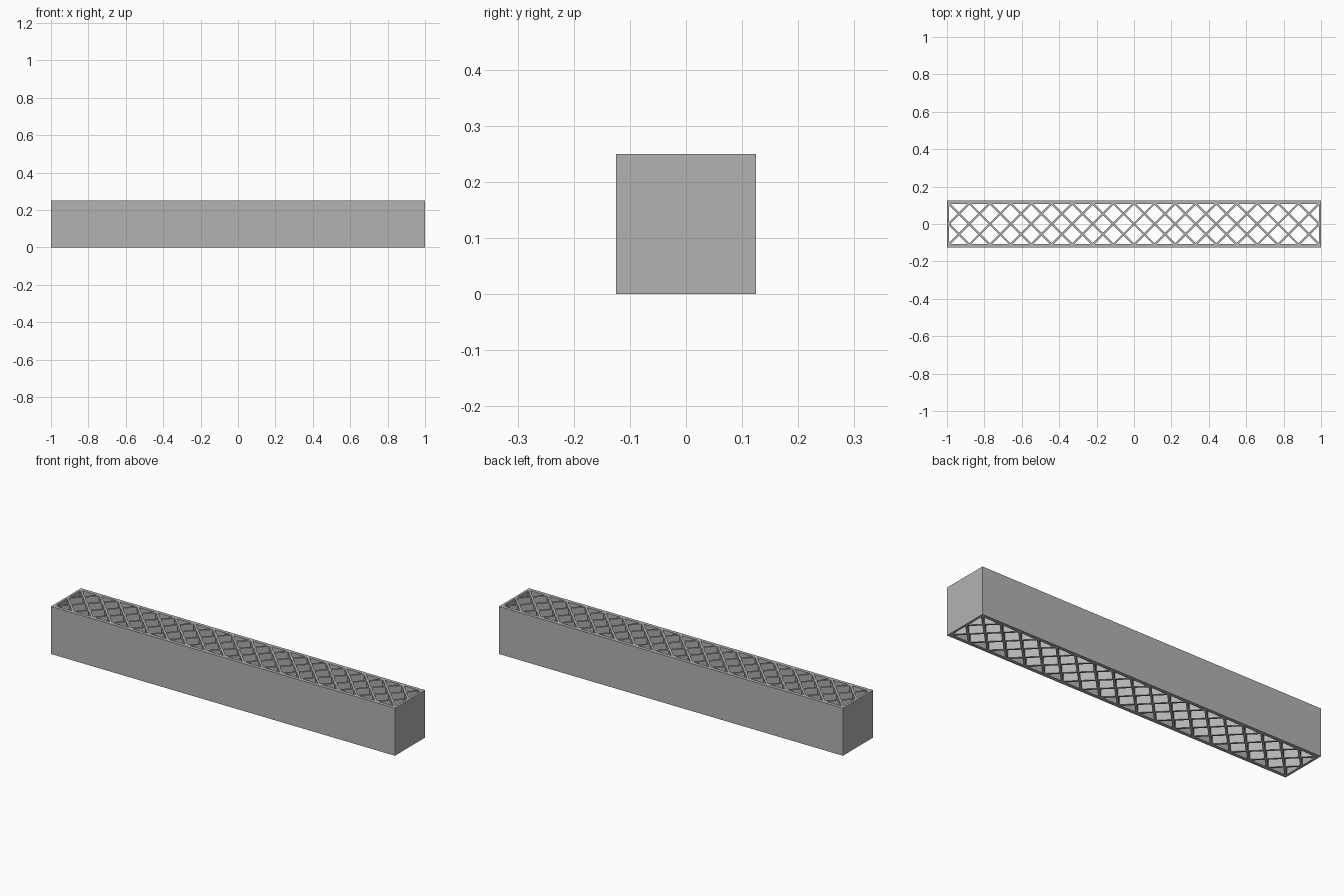
import bpy
import bmesh
import math
from mathutils import Vector

if "Cube" in bpy.data.objects:
    bpy.data.objects.remove(bpy.data.objects["Cube"], do_unlink=True)

LENGTH, WIDTH, HEIGHT = 2.0, 0.25, 0.25
SIDE_WALL, END_WALL = 0.018, 0.012
PITCH, RIB = 0.11, 0.011
IN_X, IN_Y = LENGTH / 2 - END_WALL, WIDTH / 2 - SIDE_WALL

grey = bpy.data.materials.new("Plain Grey")
grey.use_nodes = True
grey.diffuse_color = (0.45, 0.45, 0.45, 1)
grey.node_tree.nodes["Principled BSDF"].inputs["Base Color"].default_value = grey.diffuse_color


def finish(bm, name):
    bmesh.ops.recalc_face_normals(bm, faces=bm.faces)
    mesh = bpy.data.meshes.new(name)
    bm.to_mesh(mesh)
    bm.free()
    mesh.materials.append(grey)
    obj = bpy.data.objects.new(name, mesh)
    bpy.context.collection.objects.link(obj)
    return obj


def rect(x, y, z):
    return [(-x, -y, z), (x, -y, z), (x, y, z), (-x, y, z)]


# Open rectangular outer frame
bm = bmesh.new()
rings = [[bm.verts.new(p) for p in rect(x, y, z)] for x, y, z in (
    (LENGTH / 2, WIDTH / 2, 0), (LENGTH / 2, WIDTH / 2, HEIGHT),
    (IN_X, IN_Y, HEIGHT), (IN_X, IN_Y, 0))]
for r in range(4):
    a, b = rings[r], rings[(r + 1) % 4]
    for i in range(4):
        j = (i + 1) % 4
        bm.faces.new((a[i], a[j], b[j], b[i]))
finish(bm, "outer_frame")


def lattice(name, slope):
    """Full-height diagonal ribs, trimmed to the inside of the frame."""
    bm = bmesh.new()
    half = RIB / math.sqrt(2)
    for k in range(-11, 12):
        x = k * PITCH
        base = [bm.verts.new((x + slope * y + dx, y, 0)) for y, dx in (
            (-IN_Y, -half), (-IN_Y, half), (IN_Y, half), (IN_Y, -half))]
        face = bm.faces.new(base)
        up = bmesh.ops.extrude_face_region(bm, geom=[face])["geom"]
        verts = [v for v in up if isinstance(v, bmesh.types.BMVert)]
        bmesh.ops.translate(bm, verts=verts, vec=(0, 0, HEIGHT))
    for side in (-1, 1):
        bmesh.ops.bisect_plane(
            bm, geom=bm.verts[:] + bm.edges[:] + bm.faces[:],
            plane_co=Vector((side * IN_X, 0, 0)),
            plane_no=Vector((side, 0, 0)), clear_outer=True)
    finish(bm, name)


# Crossing rib sets
lattice("rising_ribs", 1)
lattice("falling_ribs", -1)
